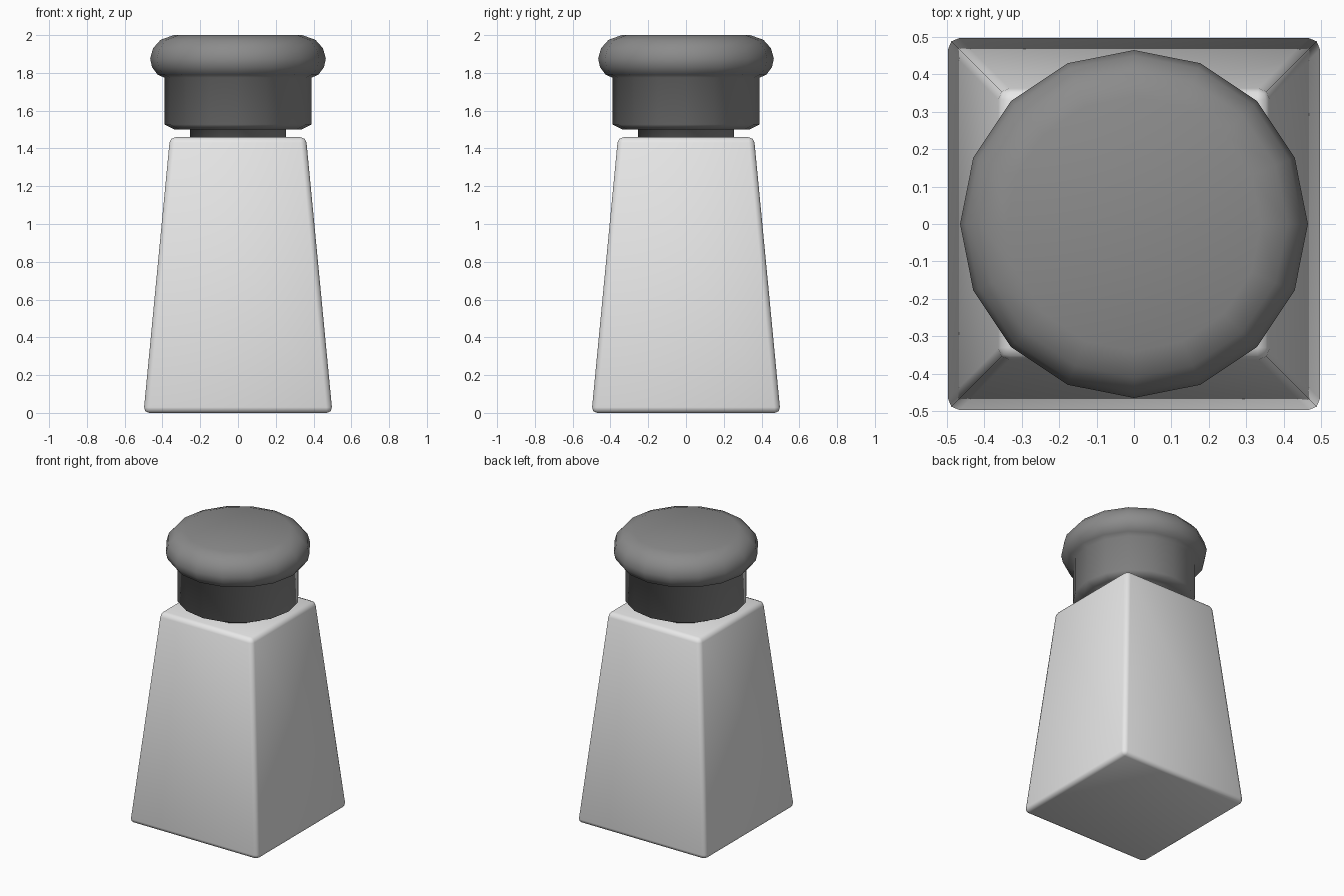
import bpy, bmesh, math

if "Cube" in bpy.data.objects:
    bpy.data.objects.remove(bpy.data.objects["Cube"])

def material(name, v):
    m = bpy.data.materials.new(name)
    m.diffuse_color = (v, v, v, 1)
    m.use_nodes = True
    m.node_tree.nodes["Principled BSDF"].inputs["Base Color"].default_value = m.diffuse_color
    return m

def add_object(name, bm, mat):
    bmesh.ops.recalc_face_normals(bm, faces=bm.faces[:])
    for f in bm.faces:
        f.smooth = True
    me = bpy.data.meshes.new(name)
    bm.to_mesh(me)
    bm.free()
    me.materials.append(mat)
    ob = bpy.data.objects.new(name, me)
    bpy.context.collection.objects.link(ob)
    return ob

pale = material("pale_grey", 0.8)
dark = material("dark_grey", 0.26)

# Tapered square body with rounded edges
bm = bmesh.new()
bmesh.ops.create_cube(bm, size=1)
for v in bm.verts:
    half = 0.36 if v.co.z > 0 else 0.5
    z = 1.46 if v.co.z > 0 else 0.0
    v.co = (math.copysign(half, v.co.x), math.copysign(half, v.co.y), z)
bmesh.ops.bevel(bm, geom=bm.edges[:], offset=0.03, offset_type='OFFSET',
                segments=2, profile=0.5, affect='EDGES')
add_object("shaker_body", bm, pale)

# Neck, collar and rounded lid: one 16-sided turned profile (radius, height)
profile = [(0.255, 1.44), (0.255, 1.50), (0.335, 1.50), (0.39, 1.527),
           (0.39, 1.775), (0.425, 1.79), (0.455, 1.83), (0.465, 1.875),
           (0.45, 1.93), (0.41, 1.975), (0.34, 2.0)]
SIDES = 16
bm = bmesh.new()
rings = [[bm.verts.new((r * math.cos(2 * math.pi * i / SIDES),
                        r * math.sin(2 * math.pi * i / SIDES), z))
          for i in range(SIDES)] for r, z in profile]
for a, b in zip(rings, rings[1:]):
    for i in range(SIDES):
        j = (i + 1) % SIDES
        bm.faces.new((a[i], a[j], b[j], b[i]))
bm.faces.new(rings[0][::-1])
bm.faces.new(rings[-1])
add_object("shaker_cap", bm, dark)
